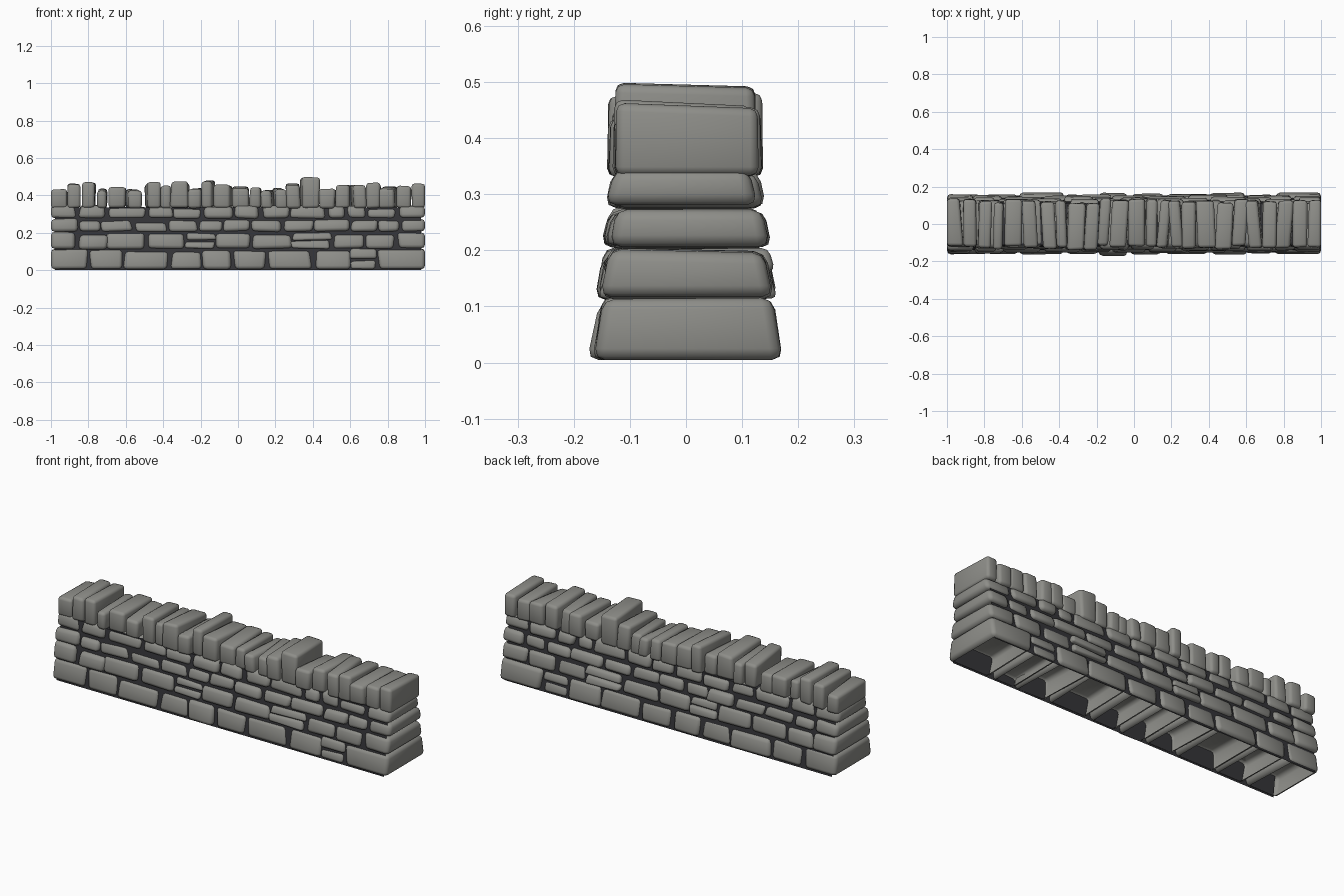
import bpy, bmesh, random

if "Cube" in bpy.data.objects:
    bpy.data.objects.remove(bpy.data.objects["Cube"])

random.seed(7)


def jit(a):
    return random.uniform(-a, a)


def material(name, col):
    m = bpy.data.materials.new(name)
    m.diffuse_color = (*col, 1)
    m.use_nodes = True
    m.node_tree.nodes["Principled BSDF"].inputs["Base Color"].default_value = m.diffuse_color
    return m


STONE = material("stone_grey", (0.27, 0.27, 0.25))
DARK = material("core_dark", (0.035, 0.035, 0.04))


def half_depth(z):
    # battered wall: thinner towards the top
    return 0.168 - 0.12 * z


def add_stone(bm, x0, x1, z0, z1, y0, y1, j, slant=0.0, yaw=0.0, bevel=0.02, open_base=False):
    """Irregular through-stone: jittered box with rounded edges.
    y0 / y1 are (bottom, top) half depths for the front and back."""
    part = bmesh.new()
    cols = {}
    for ix, x in enumerate((x0, x1)):
        end = abs(x) > 0.99
        for iz, z in enumerate((z0, z1)):
            dx, dz = (0 if end else jit(j)), jit(j * 0.5)
            for iy in (0, 1):
                s = -1 if iy == 0 else 1
                y = -y0[iz] if iy == 0 else y1[iz]
                xx = x + dx + (0 if end else yaw * s + jit(j * 0.3))
                zz = z + (dz + slant * s if iz else (dz if z0 > 0.02 else 0))
                cols[ix, iy, iz] = part.verts.new((xx, y + jit(0.003), zz))
    for q in ("000 010 110 100", "001 101 111 011", "000 100 101 001",
              "010 011 111 110", "000 001 011 010", "100 110 111 101"):
        part.faces.new([cols[tuple(map(int, k))] for k in q.split()])
    bmesh.ops.recalc_face_normals(part, faces=part.faces[:])
    bmesh.ops.bevel(part, geom=part.edges[:], offset=bevel, segments=2, profile=0.5,
                    affect='EDGES', clamp_overlap=True)
    if open_base:
        low = [f for f in part.faces if f.calc_center_median().z < 0.007]
        bmesh.ops.delete(part, geom=low, context='FACES')
    me = bpy.data.meshes.new("tmp")
    part.to_mesh(me)
    part.free()
    bm.from_mesh(me)
    bpy.data.meshes.remove(me)


def finish(bm, name, mat, smooth=True):
    me = bpy.data.meshes.new(name)
    bm.to_mesh(me)
    bm.free()
    for p in me.polygons:
        p.use_smooth = smooth
    me.materials.append(mat)
    ob = bpy.data.objects.new(name, me)
    bpy.context.collection.objects.link(ob)
    return ob


# Courses: z range, joint positions, indices of slots holding two thin stones
COURSES = [
    ("base_course", 0.005, 0.113,
     [-1, -.80, -.615, -.37, -.195, -.025, .16, .40, .598, .748, 1], (8,)),
    ("second_course", 0.115, 0.202,
     [-1, -.86, -.70, -.49, -.285, -.117, .07, .285, .50, .68, .845, 1], (4, 7)),
    ("third_course", 0.207, 0.275,
     [-1, -.855, -.74, -.56, -.38, -.215, -.08, .07, .235, .405, .595, .75, .865, 1], ()),
    ("top_course", 0.277, 0.345,
     [-1, -.855, -.70, -.49, -.35, -.19, -.025, .125, .275, .47, .575, .685, .85, 1], ()),
]

for name, z0, z1, xs, pairs in COURSES:
    bm = bmesh.new()
    for i, (a, b) in enumerate(zip(xs, xs[1:])):
        a2 = a if a == -1 else a + 0.005
        b2 = b if b == 1 else b - 0.005
        top = z1 + (0 if i in (0, len(xs) - 2) else random.uniform(-0.014, 0.002))
        layers = [(z0, top)]
        if i in pairs:
            mid = (z0 + z1) / 2
            layers = [(z0, mid - 0.002), (mid + 0.002, z1)]
        for lo, hi in layers:
            p, q = jit(0.008), jit(0.008)
            d0, d1 = half_depth(lo), half_depth(hi) - 0.006
            add_stone(bm, a2, b2, lo, hi, (d0 + p, d1 + p), (d0 + q, d1 + q), 0.008,
                      slant=jit(0.003), yaw=jit(0.006), bevel=min(0.02, (hi - lo) * 0.3),
                      open_base=lo < 0.01)
    finish(bm, name, STONE)

# Coping: upright slabs of uneven height
COPE_X = [-1, -.917, -.837, -.757, -.695, -.597, -.52, -.42, -.358, -.26, -.19, -.13, -.032,
          .06, .13, .193, .256, .336, .437, .527, .604, .68, .76, .845, .932, 1]
COPE_Z = [.43, .462, .468, .43, .443, .43, .463, .45, .467, .435, .476, .456, .443,
          .443, .43, .436, .457, .494, .432, .457, .457, .462, .442, .447, .458]
bm = bmesh.new()
for a, b, top in zip(COPE_X, COPE_X[1:], COPE_Z):
    if abs(a + 0.52) < 0.01:
        a += 0.022
    a2 = a if a == -1 else a + 0.003
    b2 = b if b == 1 else b - 0.003
    s = jit(0.012)
    add_stone(bm, a2, b2, 0.332, top, (0.128 - s, 0.127 - s), (0.126 + s, 0.122 + s), 0.005,
              slant=jit(0.008), yaw=jit(0.012), bevel=0.015)
finish(bm, "coping_stones", STONE)

# Dark core behind the joints: tapered channel, open below and at the ends
bm = bmesh.new()
prof = [(-0.152, 0), (-0.112, 0.335), (0.112, 0.335), (0.152, 0)]
l = [bm.verts.new((-0.978, y, z)) for y, z in prof]
r = [bm.verts.new((0.978, y, z)) for y, z in prof]
for i in range(3):
    bm.faces.new((l[i], r[i], r[i + 1], l[i + 1]))
bmesh.ops.recalc_face_normals(bm, faces=bm.faces[:])
finish(bm, "wall_core", DARK, smooth=False)
